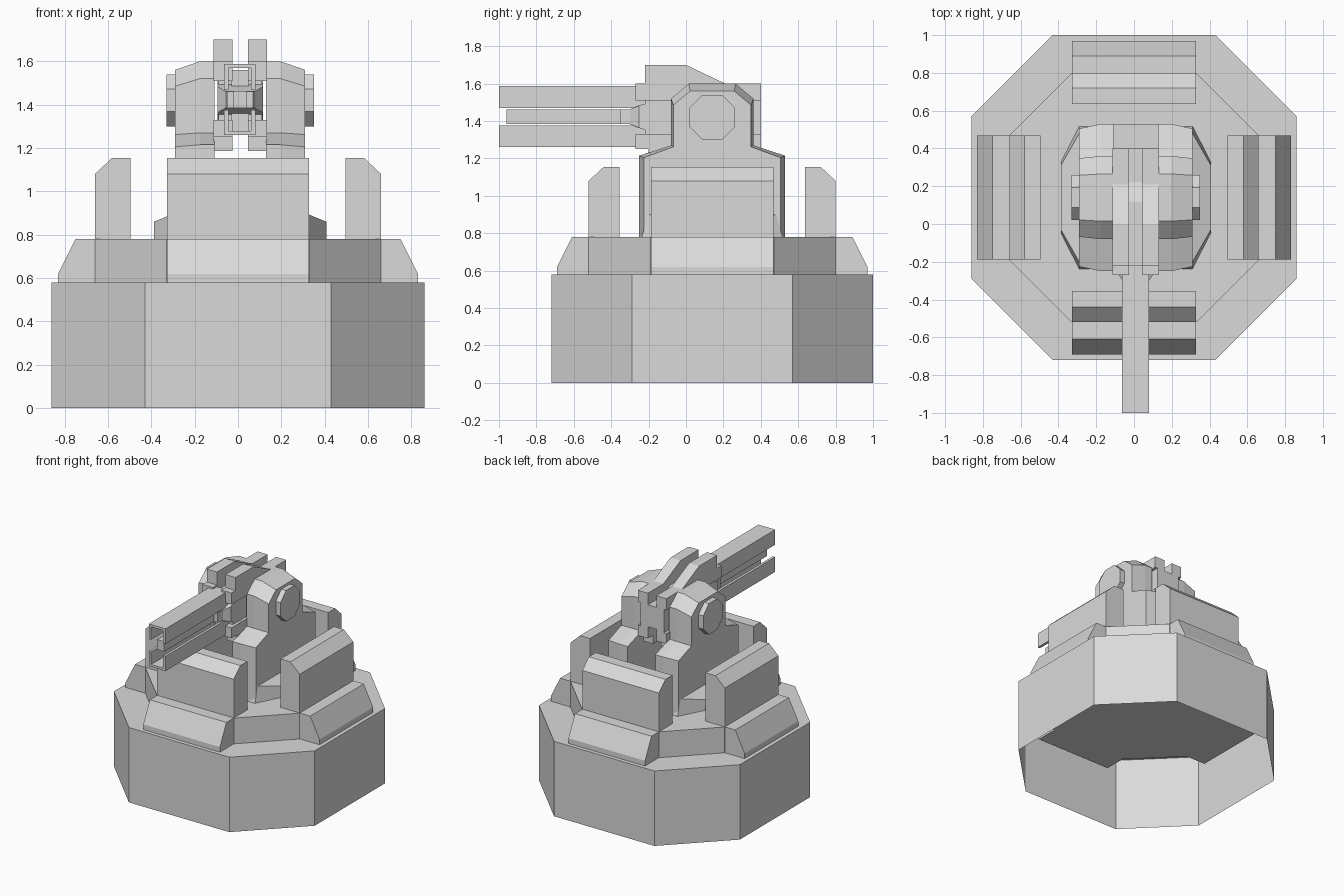
import bpy, bmesh, math
from mathutils import Matrix, Vector

cube = bpy.data.objects.get("Cube")
if cube:
    bpy.data.objects.remove(cube, do_unlink=True)

grey = bpy.data.materials.new("plain_grey")
grey.use_nodes = True
COLOUR = (0.7, 0.7, 0.7, 1)
grey.diffuse_color = COLOUR
grey.node_tree.nodes["Principled BSDF"].inputs["Base Color"].default_value = COLOUR

CY = 0.14            # centre line of the base in y
GX = 0.01            # centre line of the turret in x


def loft(name, rings, bottom=True):
    """Skin a stack of equal-length point rings and cap the ends."""
    bm = bmesh.new()
    rows = [[bm.verts.new(p) for p in ring] for ring in rings]
    n = len(rows[0])
    for a, b in zip(rows, rows[1:]):
        for i in range(n):
            j = (i + 1) % n
            bm.faces.new((a[i], a[j], b[j], b[i]))
    if bottom:
        bm.faces.new(rows[0][::-1])
    bm.faces.new(rows[-1])
    bmesh.ops.recalc_face_normals(bm, faces=bm.faces)
    if not bottom and sum(f.normal.z for f in bm.faces) < 0:
        bmesh.ops.reverse_faces(bm, faces=bm.faces)
    mesh = bpy.data.meshes.new(name)
    bm.to_mesh(mesh)
    bm.free()
    mesh.materials.append(grey)
    ob = bpy.data.objects.new(name, mesh)
    bpy.context.collection.objects.link(ob)
    return ob


def side_prism(name, profile, x0, x1):
    """Extrude a (y, z) profile along x."""
    return loft(name, [[(x, y, z) for y, z in profile] for x in (x0, x1)])


def box(name, x0, x1, y0, y1, z0, z1):
    return side_prism(name, [(y0, z0), (y1, z0), (y1, z1), (y0, z1)], x0, x1)


def octagon(h, f, z, cx=0.0, cy=CY):
    """Octagon with half size h and half flat f."""
    pts = [(-f, -h), (f, -h), (h, -f), (h, f), (f, h), (-f, h), (-h, f), (-h, -f)]
    return [(cx + x, cy + y, z) for x, y in pts]


# Base: hollow octagonal skirt open below, and the deck sunk into it
DROP = .465
loft("base", [octagon(.86, .43, z) for z in (0, .58)], bottom=False)
loft("deck", [octagon(.66, .33, z) for z in (DROP, .78)])

# Four sloped wedges and upright shields around the deck
WEDGE = [(-.65, DROP), (-.83, DROP), (-.83, .62), (-.75, .78), (-.65, .78)]
SHIELD = [(-.66, .77), (-.66, 1.08), (-.58, 1.155), (-.495, 1.155), (-.495, .77)]
for i, side in enumerate(("front", "left", "back", "right")):
    turn = Matrix.Translation(Vector((0, CY, 0))) @ Matrix.Rotation(i * math.pi / 2, 4, "Z")
    for part, profile in (("wedge", WEDGE), ("shield", SHIELD)):
        ob = side_prism(f"{side}_{part}", profile, -.328, .328)
        ob.data.transform(turn)


# Turret foot: full-depth middle, sides tapering outward and down
def foot_section(x, low, high, top):
    return [(GX + x, CY + y, z) for y, z in
            ((-low, .77), (low, .77), (high, top), (-high, top))]


loft("turret_foot", [foot_section(-.397, .19, .17, .86), foot_section(-.30, .38, .34, .90),
                     foot_section(.30, .38, .34, .90), foot_section(.397, .19, .17, .86)])
box("turret_floor", GX - .12, GX + .12, -.25, .53, .77, .90)

# Arms: shouldered profile, with the edges eased toward the outer face
ARM_INNER = [(-.25, .78), (-.25, 1.215), (-.08, 1.27), (-.08, 1.52), (.015, 1.60),
             (.265, 1.60), (.36, 1.52), (.36, 1.27), (.53, 1.215), (.53, .78)]
ARM_OUTER = [(-.225, .78), (-.225, 1.205), (-.068, 1.262), (-.068, 1.485), (.022, 1.56),
             (.258, 1.56), (.348, 1.485), (.348, 1.262), (.505, 1.205), (.505, .78)]
for s, side in ((1, "left"), (-1, "right")):
    loft(f"{side}_arm", [[(GX + s * x, y, z) for y, z in profile] for x, profile in
                         ((.118, ARM_INNER), (.185, ARM_INNER), (.30, ARM_OUTER))])

    # Octagonal pivot cap
    cap = [(y, z) for y, z, _ in octagon(.12, .052, 0, CY, 1.42)]
    side_prism(f"{side}_pivot_cap", cap, GX + s * .28, GX + s * .34)

    # Cradle half: fin on top, narrow waist, lower block and foot
    fin = [(-.27, 1.51), (-.27, 1.60), (-.22, 1.60), (-.22, 1.70),
           (0, 1.70), (.21, 1.60), (.40, 1.60), (.40, 1.51)]
    a, b = GX + s * .036, GX + s * .123
    side_prism(f"{side}_cradle_fin", fin, a, b)
    box(f"{side}_cradle_waist", a, GX + s * .10, -.22, .40, 1.32, 1.52)
    box(f"{side}_cradle_block", a, b, -.27, .40, 1.25, 1.33)
    box(f"{side}_cradle_foot", a, b, -.20, .34, 1.185, 1.26)

# Core between the cradle halves, stepping down toward the back
CORE = [(-.24, 1.27), (-.24, 1.56), (.12, 1.56), (.22, 1.51),
        (.40, 1.51), (.40, 1.34), (.25, 1.27)]
side_prism("cradle_core", CORE, GX - .04, GX + .04)

# Gun: two facing channel rails, a core bar and a tapered collar
for name, web, lip in (("upper_rail", 1.587, 1.47), ("lower_rail", 1.26, 1.375)):
    inner = web + (.018 if lip > web else -.018)
    section = [(-.072, lip), (-.072, web), (.072, web), (.072, lip),
               (.052, lip), (.052, inner), (-.052, inner), (-.052, lip)]
    loft(name, [[(GX - .002 + x, y, z) for x, z in section] for y in (-1.0, -.22)])
box("core_bar", GX - .03, GX + .03, -.96, -.2, 1.385, 1.462)


def collar_ring(y, hx, hz):
    return [(GX + x * hx, y, 1.423 + z * hz) for x, z in ((-1, -1), (1, -1), (1, 1), (-1, 1))]


loft("gun_collar", [collar_ring(-.35, .06, .038), collar_ring(-.30, .07, .04),
                    collar_ring(-.25, .105, .06), collar_ring(-.12, .105, .10)])
